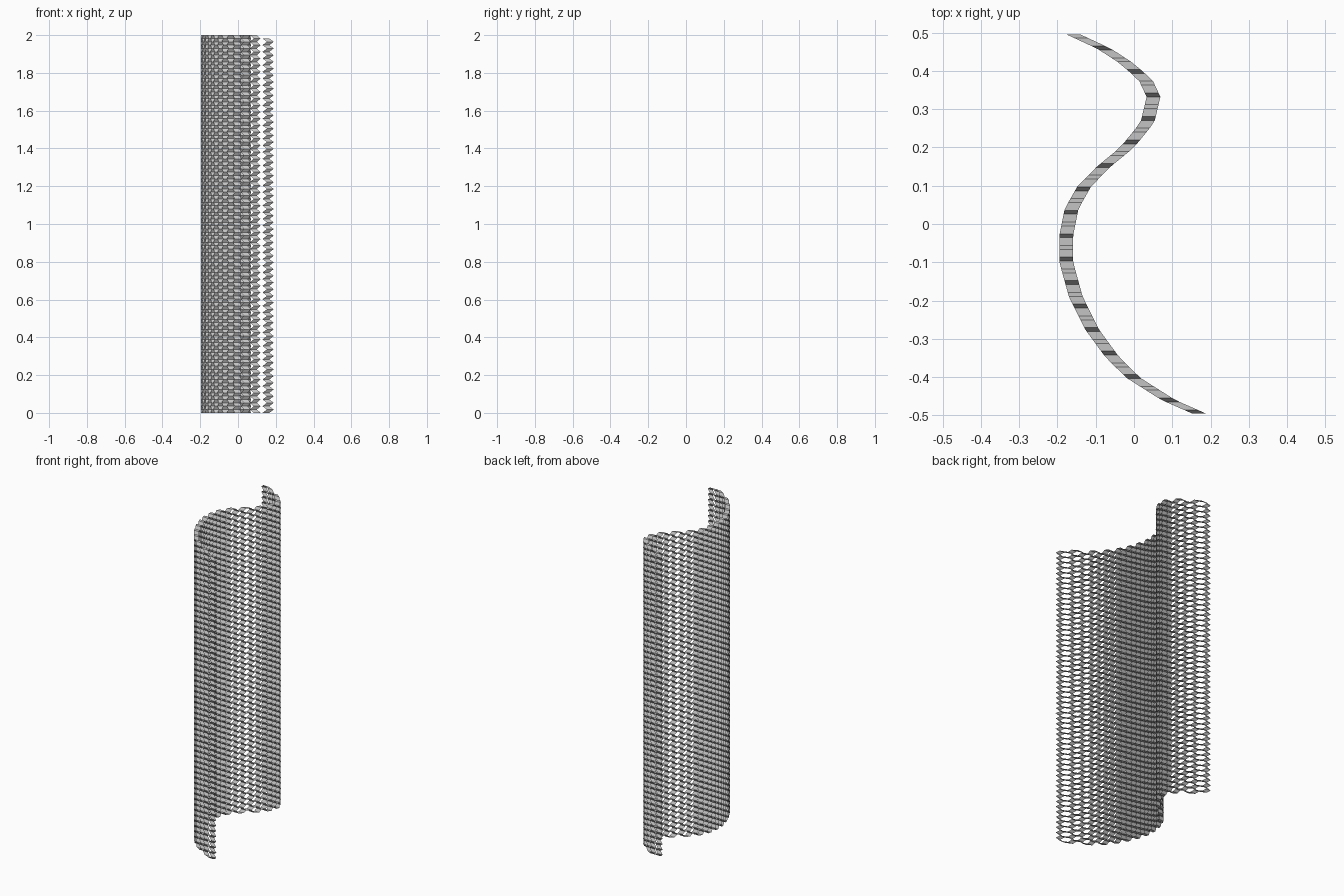
import bpy, bmesh, math

cube = bpy.data.objects.get("Cube")
if cube:
    bpy.data.objects.remove(cube, do_unlink=True)

COLUMNS, ROWS = 32, 56
CELL_H = 2 / (ROWS + 0.5)           # flat-to-flat cell height
SIDE = CELL_H / math.sqrt(3)        # hexagon side
HALF_W = SIDE * (1.5 * (COLUMNS - 1) + 2) / 2
DEPTH = 0.036                       # wall depth along x

# S-shaped plan of the screen as (y, x)
PLAN = [(-.496, .172), (-.46, .09), (-.403, 0), (-.35, -.055), (-.275, -.11),
        (-.19, -.152), (-.1, -.177), (-.03, -.177), (.04, -.163), (.098, -.13),
        (.15, -.079), (.2, -.018), (.265, .035), (.332, .051), (.375, .031),
        (.419, -.018), (.458, -.078), (.496, -.16)]


def plan_x(y):
    """Position of the screen's middle at y."""
    for (y0, x0), (y1, x1) in zip(PLAN, PLAN[1:]):
        if y <= y1:
            break
    return x0 + (x1 - x0) * (y - y0) / (y1 - y0)


# One flat colour
grey = bpy.data.materials.new("light_grey")
grey.use_nodes = True
colour = (0.55, 0.55, 0.55, 1)
grey.diffuse_color = colour
grey.node_tree.nodes["Principled BSDF"].inputs["Base Color"].default_value = colour

# Flat honeycomb of hexagons, every other column raised by half a cell
bm = bmesh.new()
for c in range(COLUMNS):
    cy = -HALF_W + SIDE * (1 + 1.5 * c)
    for r in range(ROWS):
        cz = CELL_H * (r + 0.5 + 0.5 * (c % 2))
        ring = []
        for i in range(6):
            a = math.radians(60 * i)
            ring.append(bm.verts.new((0, cy + SIDE * math.cos(a), cz + SIDE * math.sin(a))))
        bm.faces.new(ring)
bmesh.ops.remove_doubles(bm, verts=bm.verts[:], dist=SIDE / 20)

# Open the cells, bend the outline, then extrude the edges into thin walls
bmesh.ops.delete(bm, geom=bm.faces[:], context='FACES_ONLY')
for v in bm.verts:
    v.co.x = plan_x(v.co.y) - DEPTH / 2
walls = bmesh.ops.extrude_edge_only(bm, edges=bm.edges[:])["geom"]
for v in walls:
    if isinstance(v, bmesh.types.BMVert):
        v.co.x += DEPTH

# Turn all walls the same way up
bm.normal_update()
for f in bm.faces:
    if f.normal.z < 0:
        f.normal_flip()

mesh = bpy.data.meshes.new("honeycomb_screen")
bm.to_mesh(mesh)
bm.free()
mesh.materials.append(grey)
screen = bpy.data.objects.new("honeycomb_screen", mesh)
bpy.context.collection.objects.link(screen)
